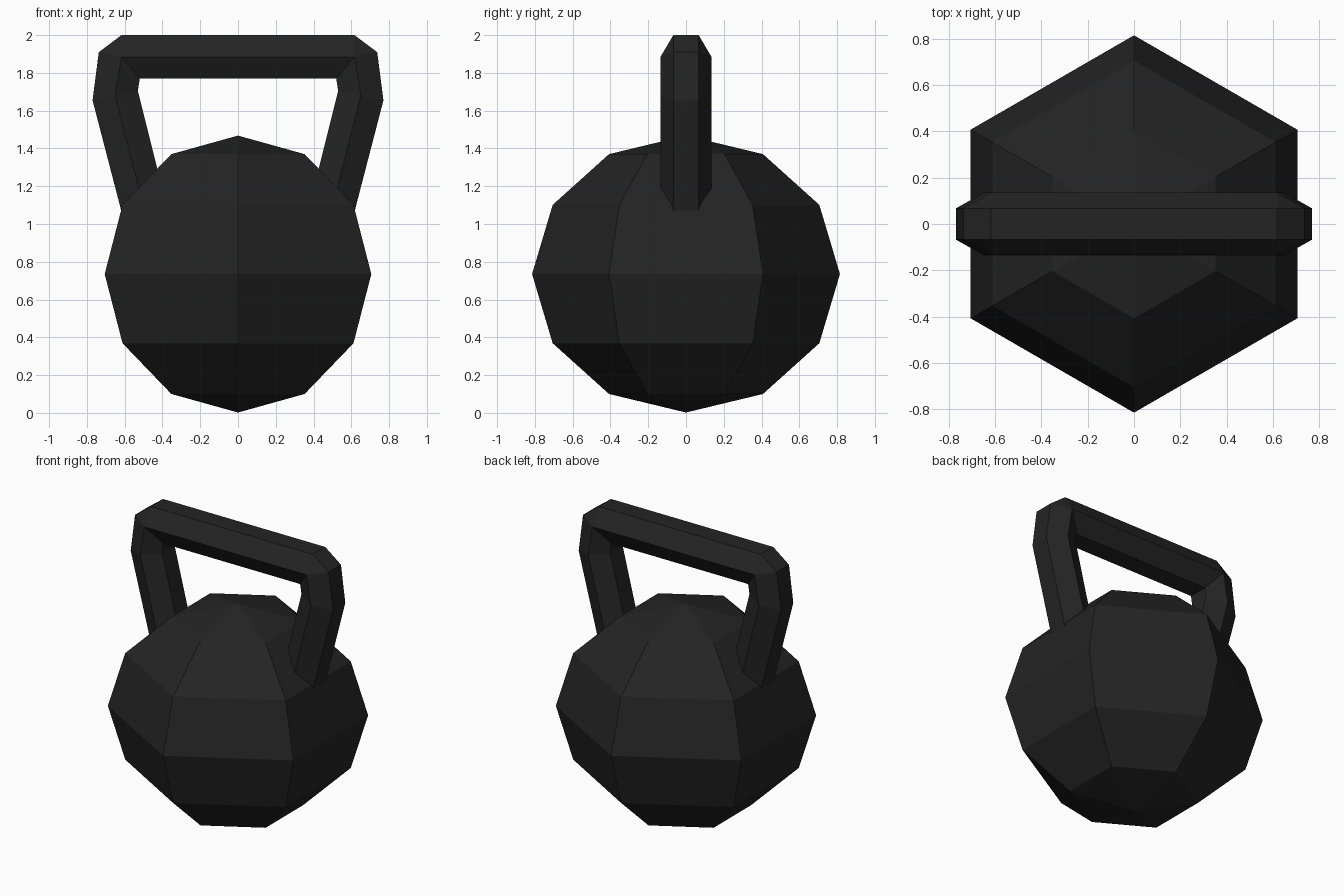
import bpy, bmesh
from mathutils import Matrix

if "Cube" in bpy.data.objects:
    bpy.data.objects.remove(bpy.data.objects["Cube"])

iron = bpy.data.materials.new("black iron")
iron.diffuse_color = (0.0176, 0.0176, 0.0176, 1)
iron.use_nodes = True
iron.node_tree.nodes["Principled BSDF"].inputs["Base Color"].default_value = iron.diffuse_color


def add_object(name, bm):
    bmesh.ops.recalc_face_normals(bm, faces=bm.faces)
    mesh = bpy.data.meshes.new(name)
    bm.to_mesh(mesh)
    bm.free()
    mesh.materials.append(iron)
    obj = bpy.data.objects.new(name, mesh)
    bpy.context.collection.objects.link(obj)
    return obj


# Weight: six-sided faceted ball, slightly squashed in height
bm = bmesh.new()
bmesh.ops.create_uvsphere(bm, u_segments=6, v_segments=6, radius=1)
bmesh.ops.transform(bm, verts=bm.verts,
                    matrix=Matrix.Translation((0, 0, 0.735)) @ Matrix.Diagonal((0.815, 0.815, 0.733, 1)))
add_object("weight_ball", bm)

# Handle: hexagonal bar; each section gives outer, middle and inner (x, z)
right_side = [
    ((0.57, 0.885), (0.455, 0.915), (0.34, 0.945)),    # foot, sunk into the ball
    ((0.77, 1.655), (0.65, 1.68), (0.53, 1.705)),      # bend of the upright
    ((0.737, 1.91), (0.617, 1.885), (0.52, 1.77)),     # lower edge of the bevelled corner
    ((0.617, 2.0), (0.617, 1.885), (0.52, 1.77)),      # upper edge of the bevelled corner
]
left_side = [tuple((-x, z) for x, z in s) for s in reversed(right_side)]
FLAT, WIDE = 0.067, 0.135

bm = bmesh.new()
rings = []
for outer, middle, inner in right_side + left_side:
    section = [(outer, -FLAT), (outer, FLAT), (middle, WIDE),
               (inner, FLAT), (inner, -FLAT), (middle, -WIDE)]
    rings.append([bm.verts.new((x, y, z)) for (x, z), y in section])
for a, b in zip(rings, rings[1:]):
    for i in range(6):
        j = (i + 1) % 6
        bm.faces.new((a[i], a[j], b[j], b[i]))
bm.faces.new(rings[0])
bm.faces.new(rings[-1])
bmesh.ops.remove_doubles(bm, verts=bm.verts, dist=0.0005)
add_object("handle", bm)
